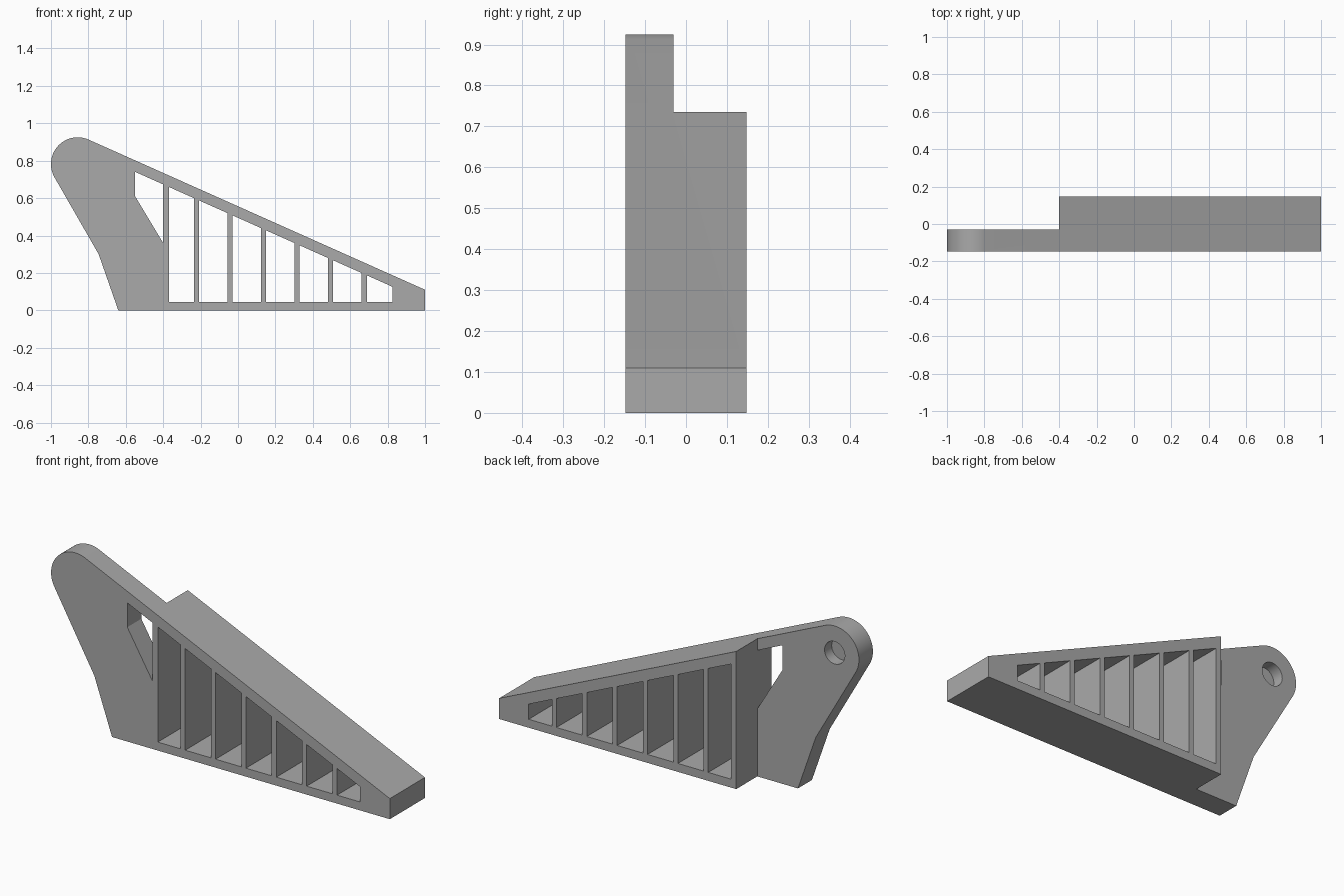
import bpy, bmesh
from math import cos, sin, radians

if "Cube" in bpy.data.objects:
    bpy.data.objects.remove(bpy.data.objects["Cube"], do_unlink=True)

HALF = 0.148                 # half of the full depth
PLATE_BACK = -0.03           # back face of the thin arm
STEP_X = -0.4                # where the thin arm meets the deep frame
EYE = (-0.857, 0.782)        # centre of the rounded end
EYE_R = 0.143
SLOPE = 0.4465


def top_z(x):
    return 0.11 + SLOPE * (1 - x)


def inner_z(x):
    return top_z(x) - 0.062


def arc(radius, start, end, count):
    step = (end - start) / count
    return [(EYE[0] + radius * cos(radians(start + i * step)),
             EYE[1] + radius * sin(radians(start + i * step))) for i in range(count + 1)]


def prism(name, outline, y0, y1):
    """Extrude an (x, z) outline from y0 to y1."""
    bm = bmesh.new()
    face = bm.faces.new([bm.verts.new((x, y0, z)) for x, z in outline])
    new = bmesh.ops.extrude_face_region(bm, geom=[face])["geom"]
    bmesh.ops.translate(bm, vec=(0, y1 - y0, 0),
                        verts=[v for v in new if isinstance(v, bmesh.types.BMVert)])
    bmesh.ops.recalc_face_normals(bm, faces=bm.faces)
    mesh = bpy.data.meshes.new(name)
    bm.to_mesh(mesh)
    bm.free()
    obj = bpy.data.objects.new(name, mesh)
    bpy.context.collection.objects.link(obj)
    return obj


def cut(target, name, outline, y0, y1):
    cutter = prism(name, outline, y0, y1)
    cutter.hide_render = True
    mod = target.modifiers.new(name, 'BOOLEAN')
    mod.operation = 'DIFFERENCE'
    mod.solver = 'EXACT'
    mod.object = cutter
    bpy.context.view_layer.objects.active = target
    bpy.ops.object.modifier_apply(modifier=mod.name)
    bpy.data.objects.remove(cutter, do_unlink=True)


# Wedge silhouette with a rounded upper end
silhouette = [(-0.64, 0), (1, 0), (1, 0.11)] + arc(EYE_R, 65.94, 209.8, 32) + [(-0.745, 0.3)]
bracket = prism("ribbed_bracket", silhouette, -HALF, HALF)

# Thin arm: remove the back of the rounded end
cut(bracket, "arm_step", [(-2, -1), (STEP_X, -1), (STEP_X, 2), (-2, 2)], PLATE_BACK, 1)

# Slanted opening through the arm
cut(bracket, "arm_opening", [(-0.55, 0.61), (STEP_X, 0.36), (STEP_X, inner_z(STEP_X)),
                             (-0.55, inner_z(-0.55))], -1, 1)

# Openings between the upright ribs
pitch, rib = 0.1766, 0.027
for i in range(7):
    x0 = -0.37 + i * pitch
    x1 = min(x0 + pitch - rib, 0.825)
    if i == 0:
        x1 = -0.235
        x0 = -0.37
    else:
        x0 = -0.208 + (i - 1) * 0.1793
        x1 = min(x0 + 0.152, 0.825)
    cut(bracket, "rib_opening", [(x0, 0.045), (x1, 0.045), (x1, inner_z(x1)), (x0, inner_z(x0))],
        -1, 1)

# Blind pivot hole in the back of the arm
cut(bracket, "pivot_hole", arc(0.06, 0, 348.75, 31), PLATE_BACK - 0.06, 0.05)

# Grey finish
grey = bpy.data.materials.new("grey")
grey.use_nodes = True
colour = (0.4, 0.4, 0.4, 1)
grey.diffuse_color = colour
grey.node_tree.nodes["Principled BSDF"].inputs["Base Color"].default_value = colour
bracket.data.materials.clear()
bracket.data.materials.append(grey)
for poly in bracket.data.polygons:
    poly.material_index = 0

bpy.ops.object.select_all(action='DESELECT')
bracket.select_set(True)
bpy.context.view_layer.objects.active = bracket
bpy.ops.object.shade_smooth_by_angle(angle=radians(30))
